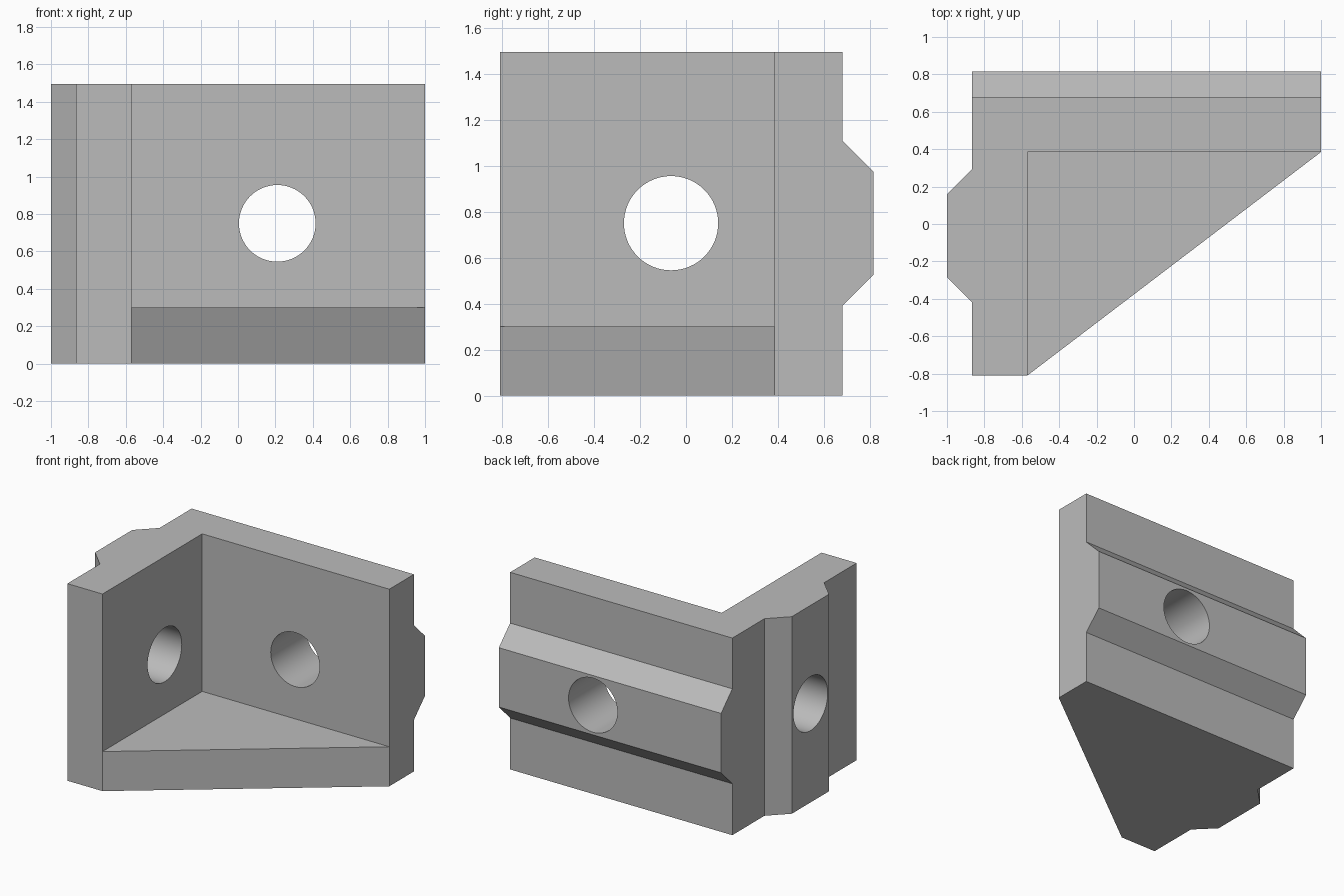
import bpy
import bmesh
from mathutils import Matrix, Vector

default = bpy.data.objects.get("Cube")
if default:
    bpy.data.objects.remove(default, do_unlink=True)

# Single plain grey
grey = bpy.data.materials.new("plain grey")
grey.use_nodes = True
colour = (0.5, 0.5, 0.5, 1)
grey.diffuse_color = colour
grey.node_tree.nodes["Principled BSDF"].inputs["Base Color"].default_value = colour

HEIGHT = 1.495
LEFT, INNER_X, RIGHT = -0.865, -0.57, 1.0
FRONT, INNER_Y, BACK = -0.81, 0.385, 0.68
HOLE_Z, HOLE_R = 0.75, 0.205


def finish(name, bm):
    bmesh.ops.recalc_face_normals(bm, faces=bm.faces)
    mesh = bpy.data.meshes.new(name)
    bm.to_mesh(mesh)
    bm.free()
    mesh.materials.append(grey)
    obj = bpy.data.objects.new(name, mesh)
    bpy.context.collection.objects.link(obj)
    return obj


def prism(name, points, direction):
    """Extrude a flat outline along a direction."""
    bm = bmesh.new()
    face = bm.faces.new([bm.verts.new(p) for p in points])
    ext = bmesh.ops.extrude_face_region(bm, geom=[face])
    verts = [v for v in ext["geom"] if isinstance(v, bmesh.types.BMVert)]
    bmesh.ops.translate(bm, verts=verts, vec=direction)
    # Extrusion keeps the starting cap only when needed; make sure it is closed
    bmesh.ops.holes_fill(bm, edges=[e for e in bm.edges if e.is_boundary])
    return finish(name, bm)


def drill(name, centre, axis):
    bm = bmesh.new()
    turn = Vector((0, 0, 1)).rotation_difference(Vector(axis)).to_matrix().to_4x4()
    bmesh.ops.create_cone(bm, cap_ends=True, segments=64, radius1=HOLE_R,
                          radius2=HOLE_R, depth=0.8,
                          matrix=Matrix.Translation(centre) @ turn)
    return finish(name, bm)


def combine(target, tool, operation):
    mod = target.modifiers.new(operation.title(), "BOOLEAN")
    mod.operation, mod.solver, mod.object = operation, "EXACT", tool
    bpy.context.view_layer.objects.active = target
    bpy.ops.object.modifier_apply(modifier=mod.name)
    bpy.data.objects.remove(tool, do_unlink=True)


# Two upright walls with the vertical key on the left wall
walls = [(LEFT, FRONT), (INNER_X, FRONT), (INNER_X, INNER_Y), (RIGHT, INNER_Y),
         (RIGHT, BACK), (LEFT, BACK), (LEFT, 0.295), (-1, 0.16),
         (-1, -0.285), (LEFT, -0.42)]
bracket = prism("corner_bracket", [(x, y, 0) for x, y in walls], (0, 0, HEIGHT))

# Triangular floor between the walls
floor = [(INNER_X, FRONT), (RIGHT, INNER_Y), (INNER_X, INNER_Y)]
combine(bracket, prism("floor", [(x, y, 0) for x, y in floor], (0, 0, 0.3)), "UNION")

# Horizontal key along the back wall
key = [(BACK, 0.39), (0.815, 0.525), (0.815, 0.975), (BACK, 1.11)]
combine(bracket, prism("back_key", [(LEFT, y, z) for y, z in key],
                       (RIGHT - LEFT, 0, 0)), "UNION")

# Bolt holes through both walls
combine(bracket, drill("back_hole", (0.21, 0.6, HOLE_Z), (0, 1, 0)), "DIFFERENCE")
combine(bracket, drill("left_hole", (-0.8, -0.065, HOLE_Z), (1, 0, 0)), "DIFFERENCE")

# Smooth bores with crisp edges
bpy.ops.object.select_all(action="DESELECT")
bracket.select_set(True)
bpy.context.view_layer.objects.active = bracket
bpy.ops.object.shade_smooth_by_angle(angle=0.5)
